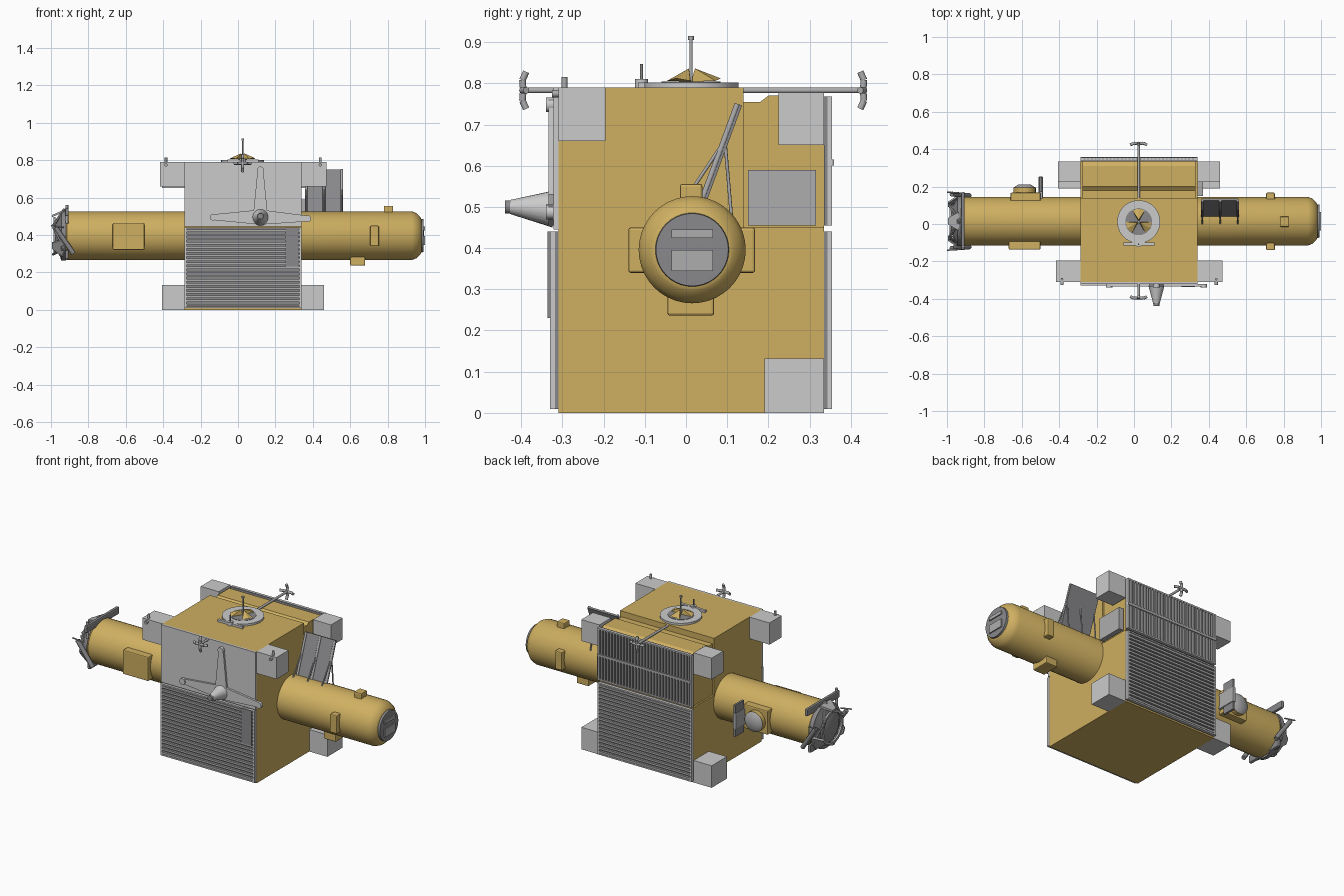
import bpy, bmesh, math
from math import cos, sin, pi
from mathutils import Vector, Matrix

cube = bpy.data.objects.get("Cube")
if cube:
    bpy.data.objects.remove(cube)


def material(name, rgb):
    m = bpy.data.materials.new(name)
    m.use_nodes = True
    m.diffuse_color = (*rgb, 1)
    m.node_tree.nodes["Principled BSDF"].inputs["Base Color"].default_value = (*rgb, 1)
    return m


GOLD = material("gold_foil", (0.62, 0.43, 0.12))
DARK = material("dark_metal", (0.25, 0.25, 0.26))
MID = material("grey_metal", (0.42, 0.42, 0.43))
LIGHT = material("light_panel", (0.8, 0.8, 0.8))


def finish(name, bm, mat, smooth=False, bevel=0):
    bmesh.ops.recalc_face_normals(bm, faces=bm.faces)
    mesh = bpy.data.meshes.new(name)
    bm.to_mesh(mesh)
    bm.free()
    mesh.materials.append(mat)
    ob = bpy.data.objects.new(name, mesh)
    bpy.context.collection.objects.link(ob)
    if bevel:
        mod = ob.modifiers.new("Bevel", 'BEVEL')
        mod.width, mod.segments = bevel, 2
    if smooth:
        bpy.ops.object.select_all(action='DESELECT')
        ob.select_set(True)
        bpy.context.view_layer.objects.active = ob
        bpy.ops.object.shade_smooth_by_angle(angle=math.radians(35))
    return ob


def box(name, x, y, z, mat=MID, bevel=0):
    bm = bmesh.new()
    size = [b - a for a, b in (x, y, z)]
    mid = [(a + b) / 2 for a, b in (x, y, z)]
    bmesh.ops.create_cube(bm, size=1, matrix=Matrix.Translation(mid) @ Matrix.Diagonal((*size, 1)))
    return finish(name, bm, mat, bevel=bevel)


def rod(name, a, b, r, mat=MID, r2=None, sides=12):
    a, b = Vector(a), Vector(b)
    d = b - a
    mat4 = Matrix.Translation((a + b) / 2) @ d.to_track_quat('Z', 'Y').to_matrix().to_4x4()
    bm = bmesh.new()
    bmesh.ops.create_cone(bm, cap_ends=True, segments=sides, radius1=r,
                          radius2=r if r2 is None else r2, depth=d.length, matrix=mat4)
    return finish(name, bm, mat, smooth=sides > 6)


def extrude(name, points, offset, mat, bevel=0):
    bm = bmesh.new()
    face = bm.faces.new([bm.verts.new(p) for p in points])
    new = bmesh.ops.extrude_face_region(bm, geom=[face])["geom"]
    bmesh.ops.translate(bm, vec=offset, verts=[v for v in new if isinstance(v, bmesh.types.BMVert)])
    return finish(name, bm, mat, bevel=bevel)


def lathe_x(name, profile, centre, mat, sides=40):
    bm = bmesh.new()
    verts = [bm.verts.new((x, centre[0], centre[1] + r)) for x, r in profile]
    edges = [bm.edges.new(p) for p in zip(verts, verts[1:])]
    bmesh.ops.spin(bm, geom=verts + edges, cent=(0, *centre), axis=(1, 0, 0),
                   angle=2 * pi, steps=sides, use_merge=True)
    bmesh.ops.remove_doubles(bm, verts=bm.verts, dist=1e-4)
    return finish(name, bm, mat, smooth=True)


def array(ob, count, step):
    mod = ob.modifiers.new("Array", 'ARRAY')
    mod.count, mod.use_relative_offset, mod.use_constant_offset = count, False, True
    mod.constant_offset_displace = step


# Main body with a lower rear equipment bay
X0, X1 = -0.285, 0.34
box("main_body", (X0, X1), (-0.31, 0.14), (0, 0.79), GOLD)
box("rear_lower_body", (X0, X1), (0.14, 0.335), (0, 0.45), GOLD)
bay = [(0.14, 0.45), (0.335, 0.45), (0.335, 0.755), (0.31, 0.77), (0.2, 0.77), (0.18, 0.755), (0.14, 0.755)]
extrude("rear_bay", [(X0 + .01, y, z) for y, z in bay], (X1 - X0 - .02, 0, 0), GOLD)
box("side_equipment_box", (X1, 0.37), (0.15, 0.315), (0.455, 0.59), MID)
box("front_upper_panel", (X0, X1), (-0.322, -0.31), (0.445, 0.79), LIGHT)


# Slatted radiators
def radiator(name, y, z, sign, vertical=False):
    back = y + sign * 0.008
    box(name + "_backing", (X0, X1), sorted((y, back)), z, DARK)
    front = sorted((back, y + sign * 0.02))
    if vertical:
        slat = box(name + "_slats", (X0 + .015, X0 + .025), front, z, MID)
        array(slat, 30, (0.02, 0, 0))
    else:
        slat = box(name + "_slats", (X0 + .01, X1 - .01), front, (z[0] + .01, z[0] + .022), MID)
        array(slat, 19, (0, 0, 0.022))
    for i, x in enumerate((X0, X1 - .01)):
        box(f"{name}_frame_{i}", (x, x + .01), front, z, LIGHT)
    for i, h in enumerate((z[0], z[1] - .008)):
        box(f"{name}_rail_{i}", (X0, X1), front, (h, h + .008), LIGHT)


radiator("front_radiator", -0.31, (0.01, 0.44), -1)
radiator("rear_lower_radiator", 0.335, (0.01, 0.44), 1)
radiator("rear_upper_radiator", 0.335, (0.455, 0.768), 1, True)
box("front_radiator_box", (0.255, 0.325), (-0.336, -0.31), (0.23, 0.44), DARK)
box("rear_radiator_strip", (X0, X1), (0.35, 0.359), (0.60, 0.615), MID)

# Corner boxes on both flanks
for side, face, s in (("left", X1, 1), ("right", X0, -1)):
    def span(a, b):
        return sorted((face + s * a, face + s * b))
    box(side + "_front_corner_box", span(0, .133), (-0.31, -0.195), (0.66, 0.79), LIGHT)
    box(side + "_rear_corner_box", span(0, .12), (0.225, 0.335), (0.65, 0.778), LIGHT)
    box(side + "_lower_corner_box", span(0, .12), (0.19, 0.335), (0, 0.132), LIGHT)
    xa = face + s * 0.1
    rod(side + "_whip_mast", (xa, -0.295, .745), (xa, -0.295, .815), .007)
    rod(side + "_whip_arm", (xa, -0.325, .775), (xa, -0.265, .775), .009)
    rod(side + "_whip_foot", (xa, -0.27, .745), (xa, -0.27, .785), .006)

# Long tube module through the body
AXIS = (0.015, 0.396)
lathe_x("tube_module", [(-0.94, 0), (-0.94, .11), (-0.915, .13), (0.93, .13), (0.955, .12),
                        (0.975, .1), (0.98, .09), (0.98, 0)], AXIS, GOLD)
lathe_x("end_hatch", [(0.975, 0), (0.975, .09), (0.992, .088), (0.994, 0)], AXIS, DARK)
for i, z in enumerate((0.345, 0.425)):
    box(f"hatch_plate_{i}", (0.99, 1.0), (-0.035, 0.065), (z, z + (0.05 if i == 0 else 0.02)), MID)

# Equipment boxes around the tube
pods = {
    "top_pod": ((.78, .83), (-.015, .04), (.51, .556)),
    "bottom_pod": ((.60, .68), (-.045, .068), (.236, .30)),
    "front_pod": ((.707, .753), (-.14, -.09), (.34, .45)),
    "back_pod": ((.707, .753), (.12, .168), (.34, .45)),
    "front_wide_pod": ((-.67, -.5), (-.137, -.08), (.32, .465)),
    "back_wide_pod": ((-.66, -.5), (.12, .168), (.32, .465)),
}
for name, dims in pods.items():
    box(name, *dims, GOLD, bevel=.006)
rod("back_drum", (-.585, .165, .39), (-.585, .195, .39), .06, GOLD, sides=24)
rod("back_drum_cap", (-.585, .195, .39), (-.585, .21, .39), .058, MID, .035, 24)
box("back_side_plate", (-.51, -.487), (.13, .255), (.345, .44), MID, bevel=.005)
box("back_side_fin", (-.505, -.492), (.17, .25), (.30, .49), DARK)

# Docking mechanism on the right end
lathe_x("docking_dome", [(-.92, .133), (-.945, .133), (-.95, .115), (-.97, .08), (-.98, .04), (-.983, 0)], AXIS, DARK)
box("docking_upper_bar", (-.925, -.905), (-.14, .17), (.50, .545), DARK, bevel=.008)
box("docking_lower_bar", (-.925, -.905), (-.11, .14), (.27, .32), DARK, bevel=.008)
rod("docking_mast", (-.915, -.12, .46), (-.915, -.12, .56), .008)


def around(angle, x, r):
    return (x, AXIS[0] + r * cos(angle), AXIS[1] + r * sin(angle))


for i in range(3):
    a = pi / 2 + i * 2 * pi / 3
    petal = [around(a - .4, -.935, .135), around(a - .17, -.995, .10),
             around(a + .17, -.995, .10), around(a + .4, -.935, .135)]
    extrude(f"docking_petal_{i}", petal, (0, .012 * cos(a), .012 * sin(a)), MID)
    for j in (-1, 1):
        rod(f"docking_strut_{i}_{j}", around(a, -.93, .14), around(a + j * 1.0, -.988, .1), .007, MID, sides=8)
lathe_x("docking_ring", [(-.975, .1), (-.987, .1), (-.987, .085), (-.975, .085), (-.975, .1)], AXIS, MID)
for j in (-1, 1):
    rod(f"docking_whisker_{j}", (-.93, .015 + j * .15, .44), (-1.0, .015 + j * .155, .45), .004)
    rod(f"docking_side_arm_{j}", (-.975, .015 + j * .145, .44), (-.88, .015 + j * .137, .30), .013, DARK)

# Tripod antenna on the front panel
HUB = Vector((0.12, -0.322, 0.495))
rod("front_horn", HUB, HUB + Vector((0, -.105, .005)), .045, LIGHT, .017, 24)
rod("front_horn_tip", HUB + Vector((0, -.1, .005)), HUB + Vector((0, -.117, .005)), .016, DARK, sides=16)
for i, (angle, length) in enumerate(((pi / 2, .265), (pi, .265), (-.03, .265))):
    d = Vector((cos(angle), 0, sin(angle)))
    n = Vector((-sin(angle), 0, cos(angle)))
    outline = [HUB - n * .04, HUB + d * length - n * .014, HUB + d * length + n * .014, HUB + n * .04]
    extrude(f"antenna_arm_{i}", outline, (0, -.012, 0), LIGHT)
    tip = HUB + d * (length - .012)
    rod(f"antenna_tip_{i}", tip, tip + Vector((0, -.018, 0)), .018, LIGHT, sides=16)

# Top turntable with three folded leaves and a mast
CX, CY = 0.025, 0.012
rod("turntable", (CX, CY, .788), (CX, CY, .802), .115, LIGHT, sides=40)
rod("turntable_recess", (CX, CY, .80), (CX, CY, .804), .072, DARK, sides=32)
for i in range(3):
    a = pi / 2 + i * 2 * pi / 3
    bm = bmesh.new()
    base = [bm.verts.new((CX + r * cos(a + t), CY + r * sin(a + t), z))
            for r, t, z in ((0, 0, .804), (.068, -.5, .806), (.072, 0, .812), (.068, .5, .806))]
    top = bm.verts.new((CX + .01 * cos(a), CY + .01 * sin(a), .836))
    bm.faces.new(base)
    for p, q in zip(base, base[1:] + base[:1]):
        bm.faces.new((p, q, top))
    finish(f"turntable_leaf_{i}", bm, GOLD)
rod("top_mast", (CX, CY, .80), (CX, CY, .915), .004)
rod("top_mast_tip", (CX, CY, .905), (CX, CY, .915), .007)
box("top_front_strip", (-.055, .11), (-.115, -.1), (.79, .803), LIGHT)
rod("top_front_knob", (CX, -.108, .79), (CX, -.108, .81), .016, LIGHT)
rod("top_front_aerial", (CX, -.108, .80), (CX, -.108, .847), .004, DARK)

# Boom antennas with cross heads, front and back
for name, start, end in (("front", -.31, -.395), ("rear", .13, .43)):
    s = 1 if end > 0 else -1
    rod(name + "_boom", (CX, start, .783), (CX, end, .783), .007)
    for i in range(4):
        a = i * pi / 2
        knee = Vector((CX + .025 * cos(a), end + s * .002, .783 + .025 * sin(a)))
        tip = Vector((CX + .045 * cos(a), end - s * .007, .783 + .045 * sin(a)))
        rod(f"{name}_cross_{i}_inner", (CX, end, .783), knee, .008)
        rod(f"{name}_cross_{i}_outer", knee, tip, .008)

# Tilted side panel on struts
panel = [(.36, .04, .52), (.56, .04, .52), (.56, .125, .75), (.36, .125, .75)]
extrude("tilted_panel", panel, (0, .011, -.004), DARK)
for i, x in enumerate((.365, .46, .555)):
    rod(f"panel_rib_{i}", (x, .04, .52), (x, .125, .75), .007)
    rod(f"panel_front_strut_{i}", (x, 0, .52), (x, .09, .655), .004)
    rod(f"panel_back_strut_{i}", (x, .11, .48), (x, .095, .655), .004)
